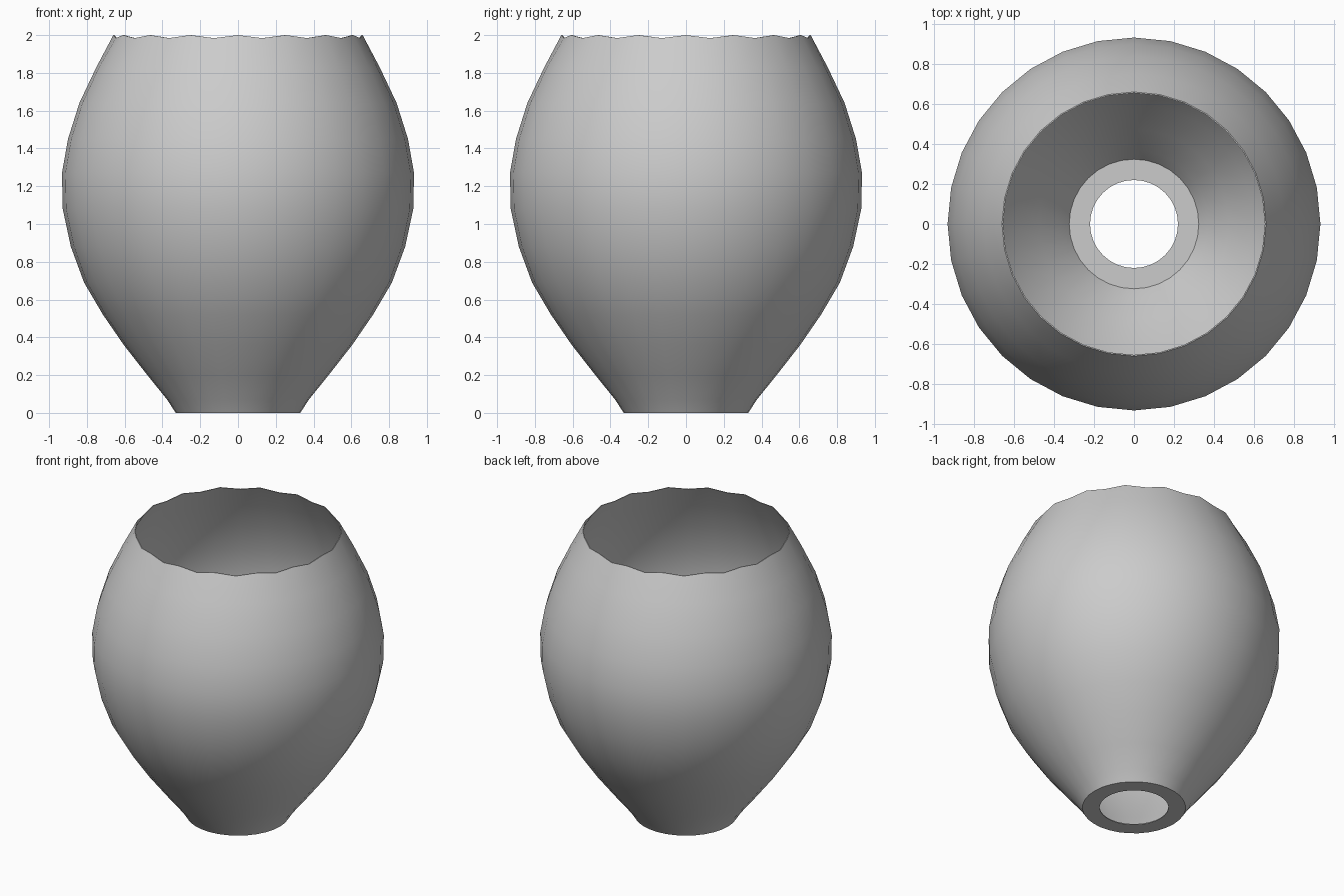
import bpy
import bmesh
import math

cube = bpy.data.objects.get("Cube")
if cube:
    bpy.data.objects.remove(cube, do_unlink=True)

SEGMENTS = 32
WALL = 0.006

# Outer wall, (radius, height) from foot to rim
PROFILE = [(0.33, 0), (0.375, 0.07), (0.48, 0.2), (0.605, 0.36), (0.715, 0.52),
           (0.815, 0.69), (0.885, 0.88), (0.928, 1.08), (0.932, 1.27),
           (0.9, 1.45), (0.84, 1.64), (0.75, 1.83), (0.66, 1.992)]
HOLE = 0.22
RIM_WAVE = 0.008

clay = bpy.data.materials.new("grey clay")
clay.use_nodes = True
grey = (0.6, 0.6, 0.6, 1)
clay.diffuse_color = grey
clay.node_tree.nodes["Principled BSDF"].inputs["Base Color"].default_value = grey


def ring(bm, radius, height, wave=0):
    """One circle of vertices, with every second one raised by the wave."""
    verts = []
    for i in range(SEGMENTS):
        a = math.tau * i / SEGMENTS
        z = height + wave * (-1) ** i
        verts.append(bm.verts.new((radius * math.cos(a), radius * math.sin(a), z)))
    return verts


# Closed thin shell: up the outside, over the wavy rim, down the inside
bm = bmesh.new()
last = len(PROFILE) - 1
rings = [ring(bm, HOLE, 0)]
for i, (r, z) in enumerate(PROFILE):
    rings.append(ring(bm, r, z, RIM_WAVE if i == last else 0))
for i, (r, z) in reversed(list(enumerate(PROFILE))):
    rings.append(ring(bm, r - WALL, max(z, WALL), RIM_WAVE if i == last else 0))
rings.append(ring(bm, HOLE, WALL))

for lower, upper in zip(rings, rings[1:] + rings[:1]):
    for i in range(SEGMENTS):
        j = (i + 1) % SEGMENTS
        bm.faces.new((lower[i], lower[j], upper[j], upper[i]))
bmesh.ops.recalc_face_normals(bm, faces=bm.faces)

mesh = bpy.data.meshes.new("pot")
bm.to_mesh(mesh)
bm.free()
mesh.materials.append(clay)
pot = bpy.data.objects.new("pot", mesh)
bpy.context.collection.objects.link(pot)

# Smooth wall with crisp foot and rim
bpy.ops.object.select_all(action="DESELECT")
pot.select_set(True)
bpy.context.view_layer.objects.active = pot
bpy.ops.object.shade_smooth_by_angle(angle=math.radians(40))
